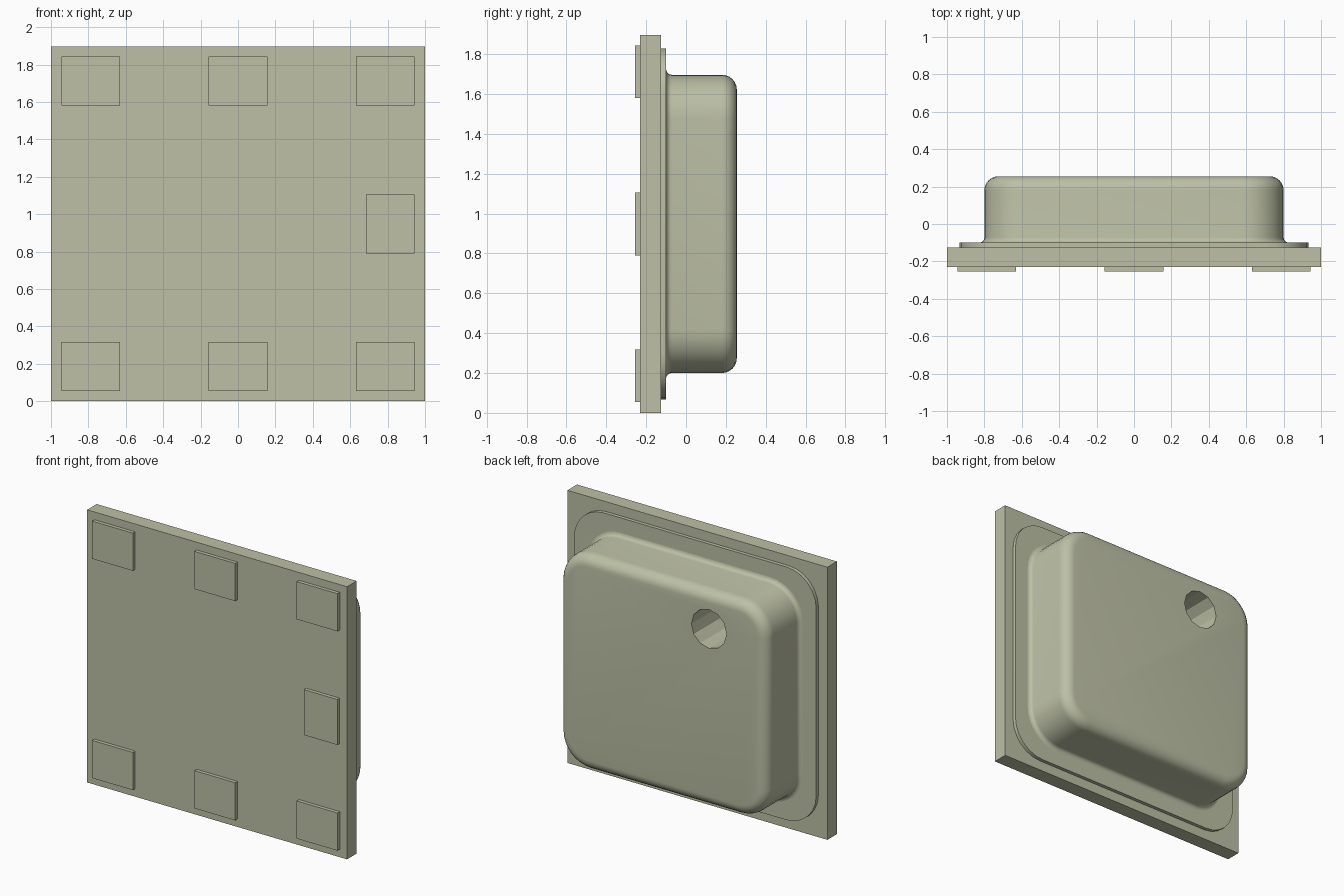
import bpy, bmesh, math
from mathutils import Matrix

if "Cube" in bpy.data.objects:
    bpy.data.objects.remove(bpy.data.objects["Cube"], do_unlink=True)

MID_Z = 0.948

# Single flat colour
material = bpy.data.materials.new("pale olive grey")
material.use_nodes = True
colour = (0.51, 0.53, 0.38, 1)
material.diffuse_color = colour
material.node_tree.nodes["Principled BSDF"].inputs["Base Color"].default_value = colour


def add_object(name, bm):
    bmesh.ops.recalc_face_normals(bm, faces=bm.faces)
    mesh = bpy.data.meshes.new(name)
    bm.to_mesh(mesh)
    bm.free()
    mesh.materials.append(material)
    obj = bpy.data.objects.new(name, mesh)
    bpy.context.collection.objects.link(obj)
    return obj


def box(name, x, y, z):
    """Box from (low, high) ranges on each axis."""
    bm = bmesh.new()
    bmesh.ops.create_cube(bm, size=1)
    for v in bm.verts:
        v.co = [(a + b) / 2 + c * (b - a) for (a, b), c in zip((x, y, z), v.co)]
    return add_object(name, bm)


def rounded_loft(name, half_x, half_z, radius, rings, steps):
    """Rounded rectangle lofted along y through (y, outward offset) rings."""
    bm = bmesh.new()
    loops = []
    for y, offset in rings:
        loop = []
        for corner, (sx, sz) in enumerate(((1, 1), (-1, 1), (-1, -1), (1, -1))):
            for i in range(steps + 1):
                a = (corner + i / steps) * math.pi / 2
                x = sx * (half_x - radius) + (radius + offset) * math.cos(a)
                z = sz * (half_z - radius) + (radius + offset) * math.sin(a)
                loop.append(bm.verts.new((x, y, MID_Z + z)))
        loops.append(loop)
    for low, high in zip(loops, loops[1:]):
        for i in range(len(low)):
            j = (i + 1) % len(low)
            bm.faces.new((low[i], low[j], high[j], high[i]))
    bm.faces.new(loops[0])
    bm.faces.new(loops[-1])
    return add_object(name, bm)


def smooth(obj, degrees):
    bpy.ops.object.select_all(action="DESELECT")
    obj.select_set(True)
    bpy.context.view_layer.objects.active = obj
    bpy.ops.object.shade_smooth_by_angle(angle=math.radians(degrees))


# Base plate
box("base_plate", (-1, 1), (-0.23, -0.125), (0, 2 * MID_Z))

# Contact pads: two rows of three, plus one on the left edge
pad_y = (-0.255, -0.23)
for row, low, high in (("bottom", 0.055, 0.317), ("top", 1.58, 1.842)):
    for column, x in (("right", -0.787), ("middle", 0), ("left", 0.787)):
        box(f"{row}_{column}_pad", (x - 0.157, x + 0.157), pad_y, (low, high))
box("side_pad", (0.685, 0.943), pad_y, (MID_Z - 0.158, MID_Z + 0.158))

# Flange under the lid
flange = rounded_loft("lid_flange", 0.932, 0.88, 0.23, [(-0.125, 0), (-0.1, 0)], 6)
smooth(flange, 30)

# Lid: base fillet flowing into the wall, then a rounded outer edge
FILLET, ROUND, BASE, TOP = 0.028, 0.075, -0.1, 0.255
rings = [(BASE - 0.01, FILLET)]
for i in range(5):
    a = i / 4 * math.pi / 2
    rings.append((BASE + FILLET * (1 - math.cos(a)), FILLET * (1 - math.sin(a))))
for i in range(7):
    a = i / 6 * math.pi / 2
    rings.append((TOP - ROUND * (1 - math.sin(a)), -ROUND * (1 - math.cos(a))))
lid = rounded_loft("lid", 0.8, 0.748, 0.22, rings, 8)

# Vent hole cut into the lid
bm = bmesh.new()
bmesh.ops.create_cone(bm, cap_ends=True, segments=12, radius1=0.135, radius2=0.135,
                      depth=0.5, matrix=Matrix.Translation((-0.355, BASE + 0.25, 1.44))
                      @ Matrix.Rotation(math.pi / 2, 4, "X"))
cutter = add_object("vent_cutter", bm)
cutter.hide_render = True
cut = lid.modifiers.new("vent_hole", "BOOLEAN")
cut.operation = "DIFFERENCE"
cut.solver = "EXACT"
cut.object = cutter
bpy.context.view_layer.objects.active = lid
bpy.ops.object.modifier_apply(modifier=cut.name)
bpy.data.objects.remove(cutter, do_unlink=True)
smooth(lid, 29)
